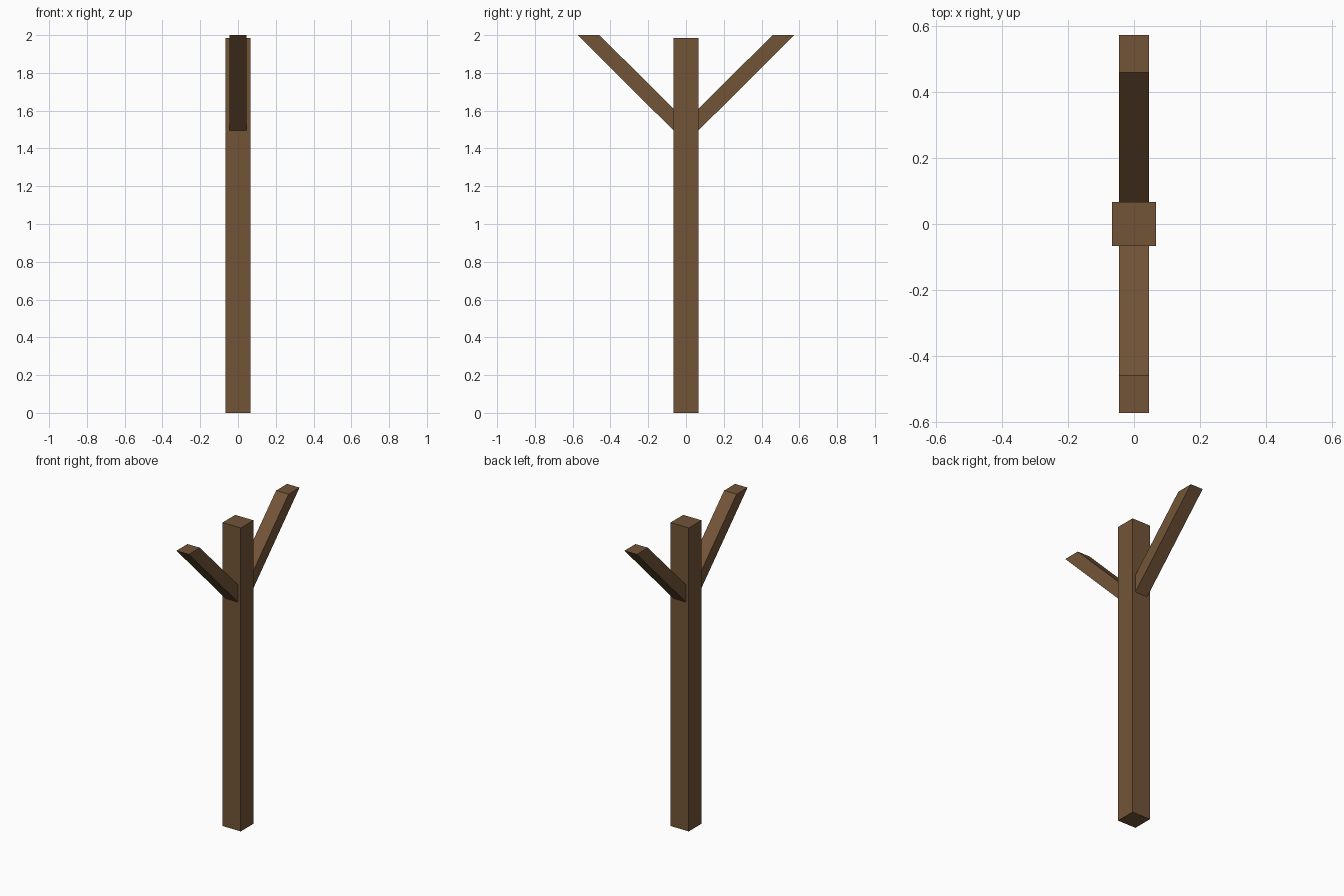
import bpy

if "Cube" in bpy.data.objects:
    bpy.data.objects.remove(bpy.data.objects["Cube"])

wood = bpy.data.materials.new("brown_wood")
wood.diffuse_color = (0.171, 0.089, 0.039, 1)
wood.use_nodes = True
wood.node_tree.nodes["Principled BSDF"].inputs["Base Color"].default_value = wood.diffuse_color


def prism(name, profile, half_width):
    """Extrude a counter-clockwise (y, z) profile along x."""
    n = len(profile)
    verts = [(x, y, z) for x in (-half_width, half_width) for y, z in profile]
    faces = [tuple(reversed(range(n))), tuple(range(n, 2 * n))]
    faces += [(i, (i + 1) % n, (i + 1) % n + n, i + n) for i in range(n)]
    mesh = bpy.data.meshes.new(name)
    mesh.from_pydata(verts, [], faces)
    mesh.materials.append(wood)
    obj = bpy.data.objects.new(name, mesh)
    bpy.context.collection.objects.link(obj)
    return obj


# upright square post
P, TOP = 0.066, 1.985
prism("post", [(-P, 0), (P, 0), (P, TOP), (-P, TOP)], P)

# 45 degree arms, cut level at the top and flush against the post;
# the mirror modifier makes the opposite arm
arms = prism("arms", [(P, 1.495), (0.572, 2.0), (0.458, 2.0), (P, 1.61)], 0.045)
mirror = arms.modifiers.new("other_side", 'MIRROR')
mirror.use_axis = (False, True, False)
mirror.use_mirror_merge = False
